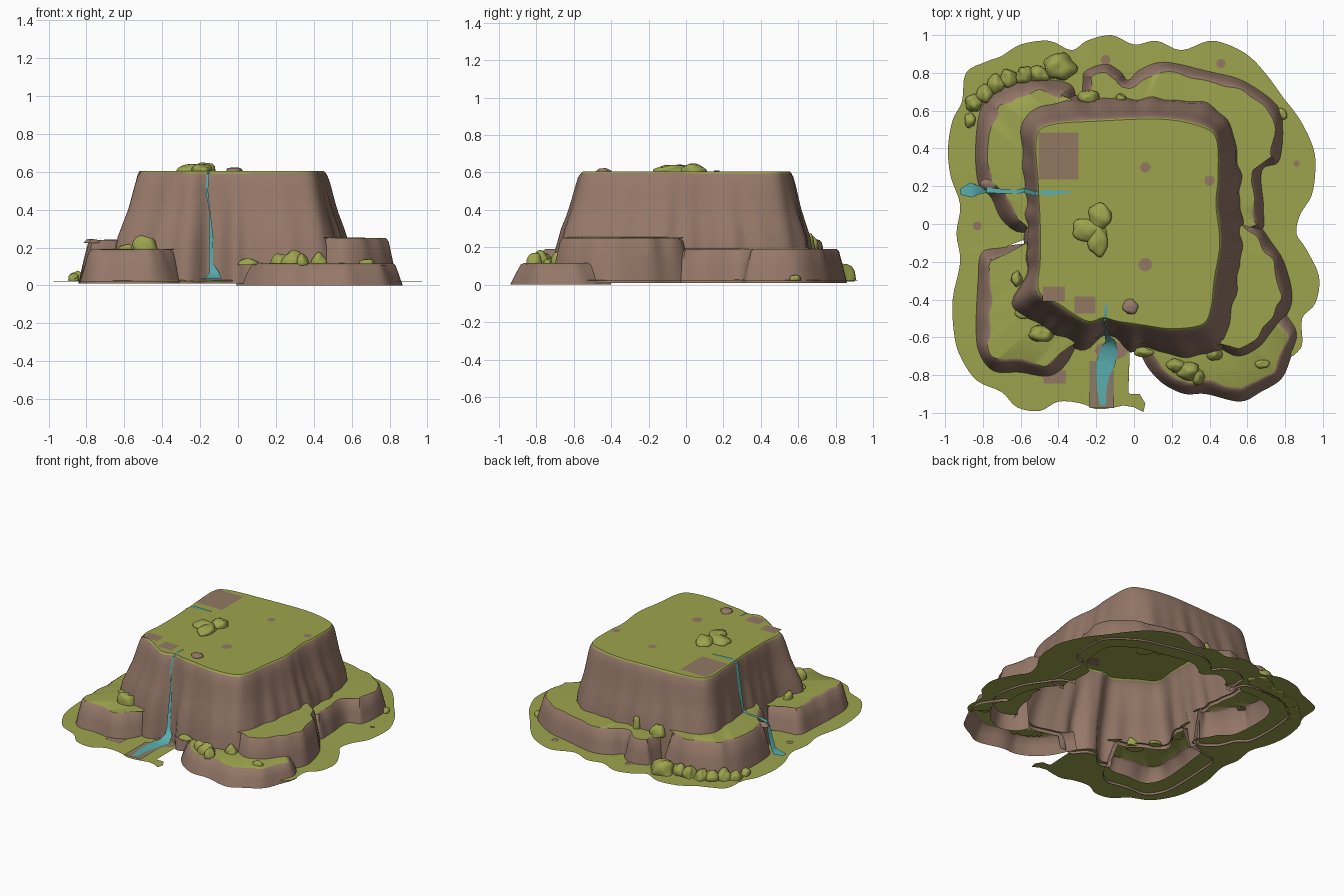
import bpy, bmesh, math, random
from mathutils import Vector, noise

if "Cube" in bpy.data.objects:
    bpy.data.objects.remove(bpy.data.objects["Cube"])

random.seed(4)


def material(name, rgb):
    m = bpy.data.materials.new(name)
    m.diffuse_color = (*rgb, 1)
    m.use_nodes = True
    m.node_tree.nodes["Principled BSDF"].inputs["Base Color"].default_value = m.diffuse_color
    return m


GRASS = material("grass green", (0.335, 0.37, 0.075))
ROCK = material("rock brown", (0.30, 0.187, 0.14))
EARTH = material("earth brown", (0.29, 0.19, 0.12))
WATER = material("water teal", (0.10, 0.42, 0.42))
BED = material("wet stone", (0.25, 0.20, 0.13))


def finish(name, bm, mats, angle=38):
    me = bpy.data.meshes.new(name)
    for f in bm.faces:
        f.smooth = True
    bm.to_mesh(me)
    bm.free()
    for m in mats:
        me.materials.append(m)
    me.set_sharp_from_angle(angle=math.radians(angle))
    ob = bpy.data.objects.new(name, me)
    bpy.context.collection.objects.link(ob)
    return ob


def spline(pts, closed, n=6):
    """Catmull-Rom resampling of a 2D outline."""
    p = [Vector(q) for q in pts]
    k = len(p)
    get = (lambda i: p[i % k]) if closed else (lambda i: p[max(0, min(k - 1, i))])
    out = []
    for i in range(k if closed else k - 1):
        a, b, c, d = (get(i + j) for j in (-1, 0, 1, 2))
        for s in range(n):
            t = s / n
            out.append(0.5 * (2 * b + (c - a) * t + (2 * a - 5 * b + 4 * c - d) * t * t
                              + (3 * b - a - 3 * c + d) * t ** 3))
    if not closed:
        out.append(p[-1].copy())
    return out


def ray(line, th, closed=False):
    """Furthest distance from the centre at which an outline is met."""
    d = Vector((math.cos(th), math.sin(th)))
    best = 0
    for i in range(0 if closed else 1, len(line)):
        a, b = line[i - 1], line[i]
        ca, cb = d.x * a.y - d.y * a.x, d.x * b.y - d.y * b.x
        if ca * cb <= 0 and ca != cb:
            best = max(best, (a + (b - a) * (ca / (ca - cb))).dot(d))
    return best


def loft(bm, rows, closed, mat_of_row):
    vs = [[bm.verts.new(p) for p in row] for row in rows]
    n = len(rows[0])
    for r in range(len(rows) - 1):
        for i in range(n if closed else n - 1):
            j = (i + 1) % n
            f = bm.faces.new((vs[r][i], vs[r][j], vs[r + 1][j], vs[r + 1][i]))
            f.material_index = mat_of_row(r)
    return vs


# Mesa outlines: rim and foot, lofted with a flare
RIM = spline([(-.51, -.36), (-.4, -.43), (-.25, -.52), (-.16, -.5), (-.08, -.52), (.05, -.54), (.2, -.56),
              (.36, -.54), (.41, -.46), (.43, -.3), (.46, -.1), (.44, .1), (.45, .25), (.44, .45), (.36, .52),
              (.15, .56), (-.2, .55), (-.44, .53), (-.52, .46), (-.51, .2), (-.5, 0), (-.5, -.2)], True)
FOOT = spline([(-.64, -.43), (-.52, -.52), (-.27, -.64), (-.15, -.57), (-.03, -.64), (.05, -.64), (.2, -.68),
               (.38, -.68), (.49, -.6), (.55, -.35), (.58, -.1), (.56, .1), (.56, .25), (.52, .48), (.42, .62),
               (.15, .66), (-.2, .66), (-.5, .63), (-.6, .5), (-.58, .2), (-.57, 0), (-.57, -.25)], True)
FLARE = [(0, 1.25), (.25, .95), (.4, .5), (.57, .15), (.595, .02), (.61, -.1)]


def mesa_r(th, z):
    for (z0, f0), (z1, f1) in zip(FLARE, FLARE[1:]):
        if z <= z1:
            f = f0 + (f1 - f0) * (z - z0) / (z1 - z0)
            break
    a = ray(RIM, th, True)
    pleat = .006 * math.sin(19 * th) + .005 * math.sin(31 * th + 1)
    return a + (ray(FOOT, th, True) - a) * f + pleat * max(0, min(1, f))


def polar(r, th, z):
    return Vector((r * math.cos(th), r * math.sin(th), z))


# Terraces: name, wall foot line, foot height, shelf height, wall inset
TIERS = [
    ("front_right_terrace", [(-.01, -.6), (.03, -.68), (.08, -.77), (.16, -.85), (.27, -.9), (.38, -.9), (.56, -.94),
                             (.67, -.89), (.78, -.82), (.83, -.71), (.87, -.58), (.82, -.48), (.75, -.4)], 0, .115, .06),
    ("right_terrace", [(.4, -.6), (.45, -.68), (.56, -.72), (.67, -.67), (.77, -.55), (.84, -.4), (.8, -.21),
                       (.72, -.08), (.64, .02), (.54, .05)], .01, .25, .06),
    ("back_right_terrace", [(.56, -.06), (.68, -.03), (.69, .08), (.68, .28), (.77, .33), (.79, .5), (.76, .63),
                            (.58, .76), (.4, .81), (.16, .86), (.03, .82), (-.03, .765), (-.07, .81), (-.15, .85),
                            (-.26, .81), (-.275, .74), (-.28, .62)], .01, .19, .05),
    ("back_left_terrace", [(-.3, .62), (-.33, .74), (-.5, .77), (-.66, .74), (-.8, .64), (-.84, .45), (-.83, .22),
                           (-.76, .14), (-.71, .03), (-.63, -.04), (-.55, -.05)], .01, .24, .075),
    ("front_left_terrace", [(-.55, -.1), (-.7, -.12), (-.81, -.15), (-.83, -.3), (-.84, -.48), (-.83, -.66),
                            (-.75, -.78), (-.6, -.79), (-.45, -.81), (-.36, -.75), (-.3, -.64), (-.28, -.56)],
     .01, .19, .07)]
lines = [spline(t[1], False) for t in TIERS]
for (name, pts, z0, z1, inset), line in zip(TIERS, lines):
    rows = [[], [], [], [], []]
    for i, p in enumerate(line):
        d = (line[min(i + 1, len(line) - 1)] - line[max(i - 1, 0)]).normalized()
        nrm = Vector((d.y, -d.x))
        w = inset * (1 + .4 * noise.noise((p.x * 9, p.y * 9, 0)))
        for row, (k, t) in zip(rows, ((0, 0), (.4, .5), (.8, .93), (1.05, 1))):
            q = p - nrm * w * k
            row.append(Vector((q.x, q.y, z0 + (z1 - z0) * t)))
        th = math.atan2(p.y, p.x)
        rows[4].append(polar(mesa_r(th, z1) - .015, th, z1 + .004))
    bm = bmesh.new()
    loft(bm, rows, False, lambda r: 1 if r >= 3 else 0)
    finish(name, bm, [ROCK, GRASS])


# Mesa wall: starts at the shelf where there is one, at the ground in the gullies
def wall_bottom(th):
    heights = [min([t[3] - .02 if ray(l, th + s) > mesa_r(th, t[3]) + .06 else .01 for s in (-.06, 0, .06)])
               for t, l in zip(TIERS, lines)]
    return max(heights)


N = 220
angles = [i * math.tau / N for i in range(N)]
bottoms = [wall_bottom(th) for th in angles]
rows = []
for t in (0, .2, .4, .55, .7, .84, .94, .98, 1):
    zs = [b + (.604 - b) * t for b in bottoms]
    rows.append([polar(mesa_r(th, z), th, z) for th, z in zip(angles, zs)])
bm = bmesh.new()
vs = loft(bm, rows, True, lambda r: 1 if r >= 7 else 0)
bm.faces.new(vs[-1]).material_index = 1
finish("mesa", bm, [ROCK, GRASS])

# Ground skirt: scalloped sheet reaching a little way under the cliffs
SKIRT = spline([(.84, -.7), (.89, -.64), (.89, -.5), (.96, -.42), (.98, -.28), (.91, -.13), (.86, -.05), (.88, .05),
                (.94, .15), (.96, .28), (.95, .4), (.88, .55), (.79, .67), (.71, .78), (.62, .88), (.52, .94),
                (.4, .97), (.25, .92), (.12, .97), (0, .95), (-.12, 1), (-.25, .97), (-.33, .92), (-.45, .97),
                (-.6, .95), (-.7, .89), (-.78, .86), (-.89, .8), (-.91, .65), (-.96, .55), (-.985, .4), (-.97, .25),
                (-.92, .1), (-.94, -.05), (-.92, -.2), (-.96, -.4), (-.95, -.6), (-.91, -.72), (-.83, -.83),
                (-.7, -.89), (-.62, -.97), (-.5, -.99), (-.4, -.94), (-.28, -.95), (-.2, -.98), (-.1, -.97),
                (-.04, -.95), (-.03, -.9)], False, 4)
inner, outer = [], []
for p in SKIRT:
    th = math.atan2(p.y, p.x)
    r = max([mesa_r(th, 0) - .03] + [ray(l, th) - .13 for l in lines])
    inner.append(polar(min(r, p.length * .97), th, .028))
    outer.append(Vector((p.x, p.y, .022)))
bm = bmesh.new()
loft(bm, [outer, inner], False, lambda r: 0)
bm.faces.new([bm.verts.new((x, y, .024)) for x, y in
              [(-.08, -.86), (-.06, -.96), (.0, -.97), (.05, -.995), (.06, -.95), (.03, -.9), (-.02, -.9)]])
finish("ground_skirt", bm, [GRASS])


# Bare earth: thin plates on the grass
def plate(name, x, y, z, sx, sy, sides, mat):
    b = bmesh.new()
    off, k = (math.pi / 4, math.sqrt(2)) if sides == 4 else (0, 1)
    b.faces.new([b.verts.new((x + sx * k * math.cos(off + i * math.tau / sides),
                              y + sy * k * math.sin(off + i * math.tau / sides), z)) for i in range(sides)])
    finish(name, b, [mat])


for x, y, sx, sy in ((-.4, .36, .105, .125), (-.425, -.37, .06, .04), (-.26, -.43, .055, .045)):
    plate("earth_patch", x, y, .608, sx, sy, 4, EARTH)
for x, y, z, r in ((.06, .3, .608, .028), (.06, -.215, .608, .036), (.4, .23, .608, .028), (.46, .85, .031, .024),
                   (-.83, -.01, .031, .024), (-.15, .87, .031, .026), (.86, .32, .031, .017)):
    plate("earth_spot", x, y, z, r, r, 12, EARTH)
plate("stream_bed", -.17, -.85, .031, .065, .125, 4, BED)
plate("plunge_bed", -.12, -.67, .032, .09, .05, 10, ROCK)
plate("cliff_foot_earth", -.42, -.81, .031, .06, .035, 4, EARTH)


# Water: ribbons running over the rim and down the cliffs
def ribbon(name, path):
    left, right = [], []
    for i, (p, w) in enumerate(path):
        a, b = path[max(i - 1, 0)][0], path[min(i + 1, len(path) - 1)][0]
        side = Vector((a.y - b.y, b.x - a.x, 0)).normalized() * w / 2
        left.append(p + side)
        right.append(p - side)
    b = bmesh.new()
    loft(b, [left, right], False, lambda r: 0)
    finish(name, b, [WATER])


def fall(th, zs, w):
    return [(polar(mesa_r(th, z) + .012, th, z), w) for z in zs]


V = Vector
th = math.radians(-107)
ribbon("front_waterfall", [(V((-.145, -.42, .61)), .012), (V((-.15, -.48, .61)), .016)]
       + fall(th, (.59, .5), .012) + fall(th + .03, (.4,), .008) + fall(th + .06, (.25, .12), .022)
       + [(V((-.125, -.62, .07)), .05), (V((-.13, -.66, .037)), .09), (V((-.15, -.74, .035)), .1),
          (V((-.165, -.8, .035)), .07), (V((-.17, -.87, .035)), .05), (V((-.165, -.96, .035)), .03)])
th = math.radians(163)
ribbon("left_waterfall", [(V((-.33, .17, .61)), .01), (V((-.48, .165, .61)), .03)] + fall(th, (.59, .4, .27), .025)
       + [(V((-.62, .17, .25)), .02), (V((-.72, .175, .25)), .025), (V((-.78, .18, .24)), .03),
          (V((-.83, .18, .06)), .05), (V((-.86, .18, .035)), .08), (V((-.92, .17, .033)), .03)])


# Bushes and stones: squashed lumps
def lump(name, x, y, z, rx, ry, h, mat):
    b = bmesh.new()
    bmesh.ops.create_icosphere(b, subdivisions=3, radius=1)
    for v in b.verts:
        c = v.co * (1 + .3 * noise.noise(v.co * 1.3 + V((x * 20, y * 20, 0))))
        v.co = (x + c.x * rx, y + c.y * ry, z + max(c.z, -.1) * h)
    finish(name, b, [mat], 80)


for x, y, z, rx, ry, h in (
        (-.4, .83, .025, .09, .07, .09), (-.5, .79, .025, .06, .045, .07), (-.58, .785, .025, .045, .05, .07),
        (-.66, .77, .025, .045, .05, .06), (-.73, .74, .025, .045, .05, .06), (-.79, .69, .025, .045, .05, .07),
        (-.85, .64, .025, .045, .05, .05), (-.87, .55, .025, .03, .04, .04),
        (.22, -.75, .11, .05, .035, .06), (.29, -.78, .11, .06, .05, .07), (.34, -.81, .11, .035, .04, .06),
        (.43, -.69, .11, .04, .035, .06), (.68, -.74, .11, .04, .025, .03), (.05, -.68, .11, .05, .025, .03),
        (-.49, -.58, .19, .065, .045, .08), (-.62, -.29, .19, .03, .04, .05), (-.58, -.47, .19, .05, .03, .03),
        (-.07, .66, .19, .03, .03, .08), (-.24, .67, .19, .06, .04, .07), (.78, .58, .025, .03, .03, .03),
        (-.25, -.03, .603, .08, .06, .04), (-.18, .04, .603, .06, .07, .045), (-.19, -.08, .603, .055, .085, .04)):
    lump("bush", x, y, z, rx, ry, h, GRASS)
lump("rim_stone", -.02, -.44, .603, .04, .04, .022, ROCK)
lump("left_fall_stone", -.77, .21, .225, .05, .03, .02, ROCK)
